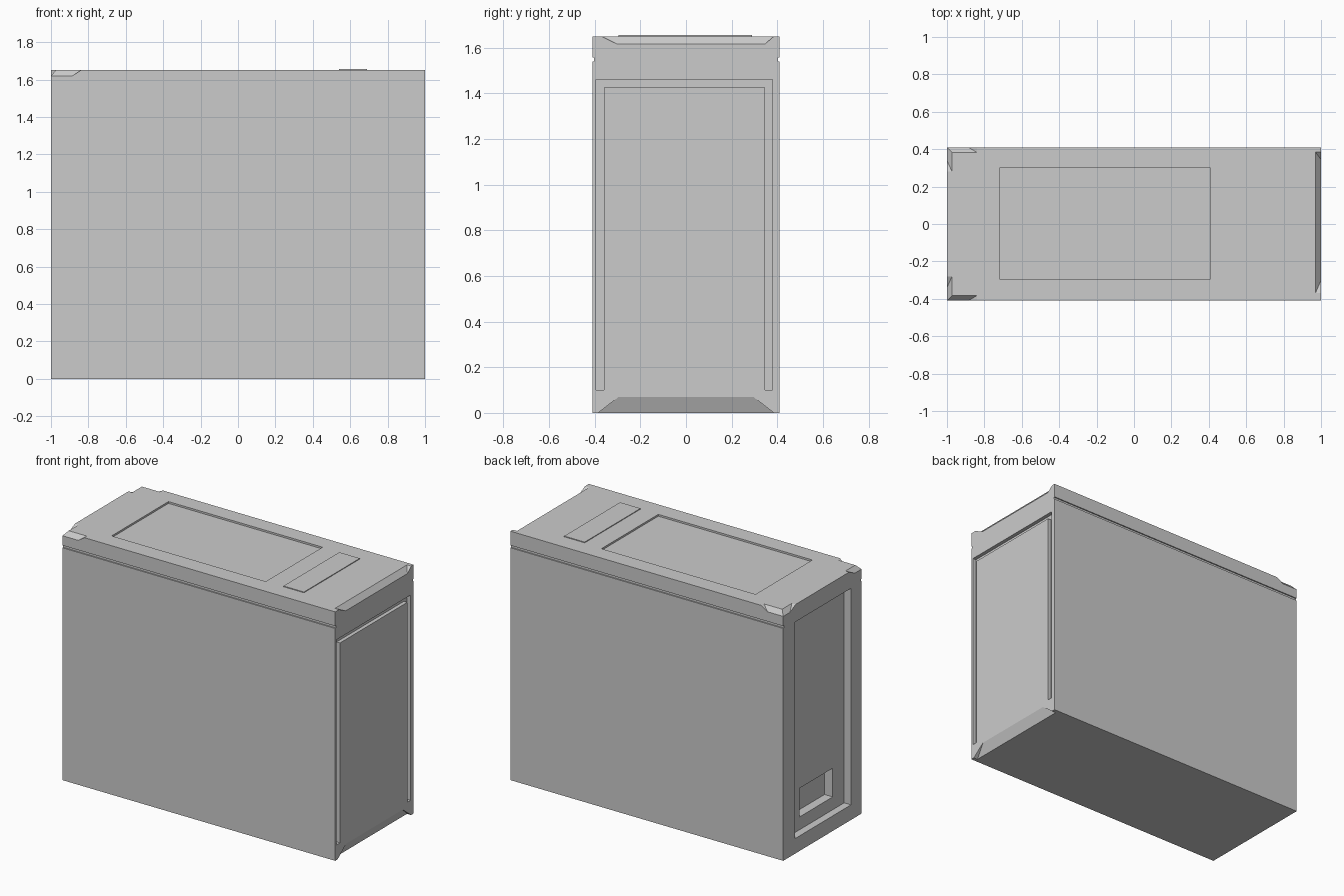
import bpy, bmesh
from mathutils import Vector

if "Cube" in bpy.data.objects:
    bpy.data.objects.remove(bpy.data.objects["Cube"])

TOP, HALF_Y = 1.65, 0.41


def hull(name, pts):
    """Closed convex solid through the given corner points."""
    bm = bmesh.new()
    for p in pts:
        bm.verts.new(p)
    bmesh.ops.convex_hull(bm, input=bm.verts)
    bmesh.ops.dissolve_limit(bm, angle_limit=0.001, verts=bm.verts, edges=bm.edges)
    bmesh.ops.recalc_face_normals(bm, faces=bm.faces)
    mesh = bpy.data.meshes.new(name)
    bm.to_mesh(mesh)
    bm.free()
    obj = bpy.data.objects.new(name, mesh)
    bpy.context.collection.objects.link(obj)
    return obj


def box(name, x, y, z):
    return hull(name, [(a, b, c) for a in x for b in y for c in z])


def cut(target, cutter):
    """Subtract the cutter from the target and discard it."""
    cutter.hide_render = True
    mod = target.modifiers.new("cut", 'BOOLEAN')
    mod.operation, mod.solver, mod.object = 'DIFFERENCE', 'EXACT', cutter
    bpy.context.view_layer.objects.active = target
    bpy.ops.object.modifier_apply(modifier=mod.name)
    bpy.data.objects.remove(cutter)


def edge_wedge(place, edge, depth, z_face, z_side, u_face, u_side):
    """Chamfer cutter with tapered ends. u_face / u_side are the extents along
    the edge where the chamfer meets the horizontal face / the vertical side."""
    z0, z1 = 2 * z_face - z_side, 2 * z_side - z_face
    pts = []
    for f, s in zip(u_face, u_side):
        pts += [place(2 * f - s, edge - 2 * depth, z0),
                place(2 * f - s, edge + depth, z0),
                place(2 * s - f, edge + depth, z1)]
    return hull("wedge_cutter", pts)


# Main housing
body = box("case_body", (-1, 1), (-HALF_Y, HALF_Y), (0, TOP))

# Seam below the lid on both long sides
for s in (-1, 1):
    cut(body, box("seam_cutter", (-1.1, 1.1), (s * 0.402, s * 0.5), (1.54, 1.556)))

# Shallow panel recess in the top
cut(body, box("top_recess_cutter", (-0.72, 0.41), (-0.295, 0.3), (TOP - 0.012, 1.8)))

# Inverted U groove on the right end
for y, z in (((-0.395, -0.36), (0.10, 1.46)),
             ((0.345, 0.38), (0.10, 1.46)),
             ((-0.395, 0.38), (1.425, 1.46))):
    cut(body, box("groove_cutter", (0.975, 1.1), y, z))

# Left end: tall recess with a deeper socket in it
cut(body, box("end_recess_cutter", (-1.1, -0.95), (-0.3, 0.285), (0.10, 1.535)))
cut(body, box("socket_cutter", (-1.1, -0.89), (-0.18, 0.17), (0.185, 0.375)))


# Tapered finger chamfers along the right end, top and bottom
def right_end(u, o, z):
    return Vector((o, u, z))


cut(body, edge_wedge(right_end, 1, 0.03, TOP, 1.615, (-0.37, 0.385), (-0.30, 0.345)))
cut(body, edge_wedge(right_end, 1, 0.03, 0, 0.07, (-0.385, 0.385), (-0.295, 0.295)))

# Dropped, chamfered corners of the left end
for s in (-1, 1):
    cut(body, edge_wedge(lambda u, o, z: Vector((-o, s * u, z)),
                         1, 0.027, TOP, 1.62, (0.28, 0.5), (0.34, 0.5)))
    cut(body, edge_wedge(lambda u, o, z: Vector((-u, s * o, z)),
                         HALF_Y, 0.027, TOP, 1.62, (0.84, 1.1), (0.885, 1.1)))

# Thin raised pad on the top
box("top_pad", (0.54, 0.69), (-0.295, 0.29), (TOP - 0.005, TOP + 0.005))
